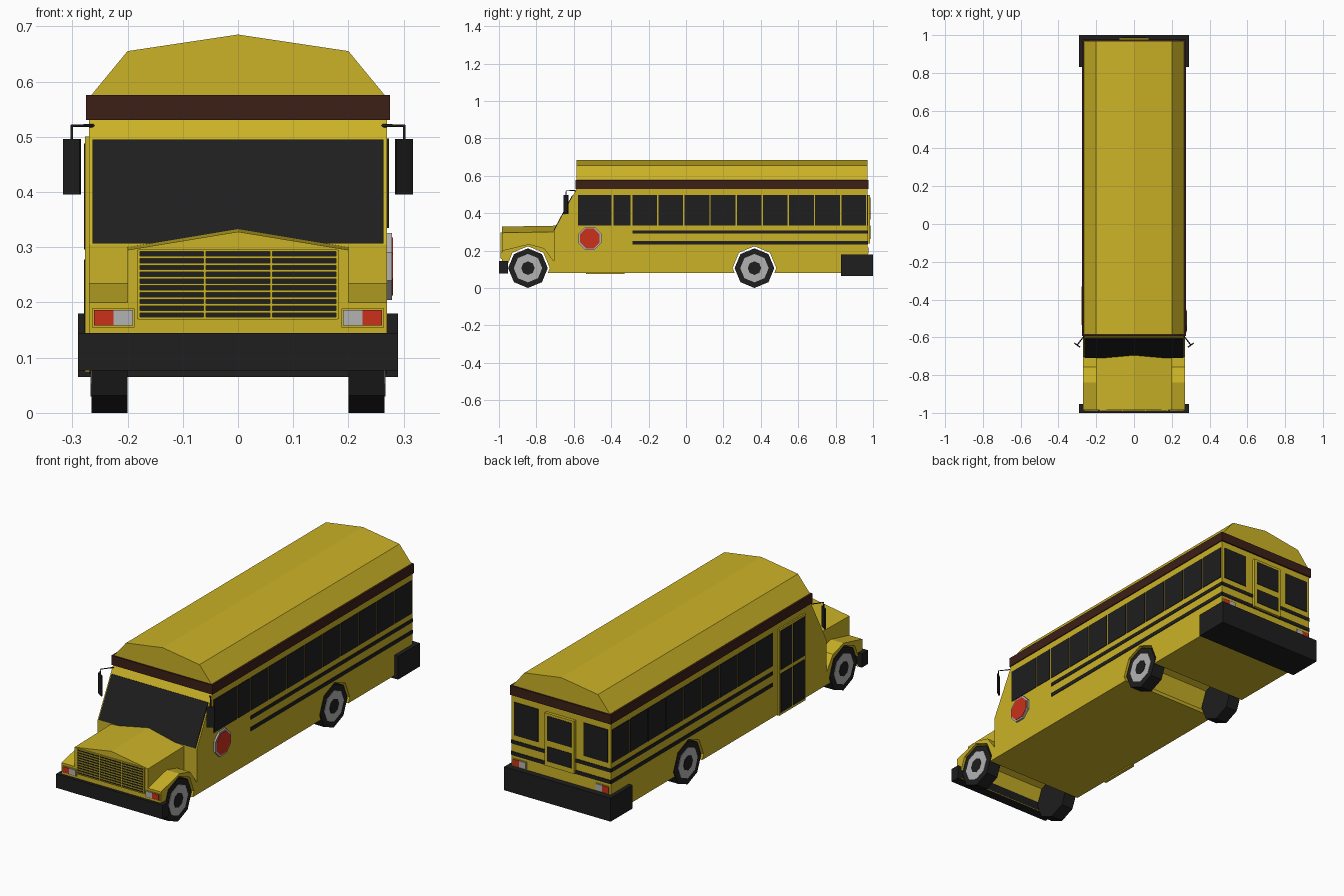
import bpy, bmesh, math
from mathutils import Vector

if "Cube" in bpy.data.objects:
    bpy.data.objects.remove(bpy.data.objects["Cube"])


def material(name, rgb):
    m = bpy.data.materials.new(name)
    m.diffuse_color = (*rgb, 1)
    m.use_nodes = True
    m.node_tree.nodes["Principled BSDF"].inputs["Base Color"].default_value = m.diffuse_color
    return m


YELLOW = material("yellow", (0.60, 0.45, 0.02))
BLACK = material("black", (0.013, 0.013, 0.013))
BROWN = material("brown", (0.045, 0.014, 0.008))
RED = material("red", (0.6, 0.03, 0.01))
GREY = material("grey", (0.45, 0.45, 0.45))


def prisms(name, mat, axis, items, mirror=False):
    """One object from (profile, start, end) extrusions along an axis."""
    place = {"x": lambda p, t: (t, p[0], p[1]),
             "y": lambda p, t: (p[0], t, p[1]),
             "z": lambda p, t: (p[0], p[1], t)}[axis]
    bm = bmesh.new()
    for pts, a, b in items:
        ends = [[bm.verts.new(place(p, t)) for p in pts] for t in (a, b)]
        bm.faces.new(ends[0])
        bm.faces.new(ends[1])
        for i in range(len(pts)):
            j = (i + 1) % len(pts)
            bm.faces.new((ends[0][i], ends[0][j], ends[1][j], ends[1][i]))
    bmesh.ops.recalc_face_normals(bm, faces=bm.faces)
    me = bpy.data.meshes.new(name)
    bm.to_mesh(me)
    bm.free()
    me.materials.append(mat)
    ob = bpy.data.objects.new(name, me)
    bpy.context.collection.objects.link(ob)
    if mirror:
        ob.modifiers.new("Mirror", "MIRROR")
    return ob


def rect(a0, a1, b0, b1):
    return [(a0, b0), (a1, b0), (a1, b1), (a0, b1)]


def boxes(name, mat, items, mirror=False):
    """Boxes given as (x0, x1, y0, y1, z0, z1)."""
    return prisms(name, mat, "x",
                  [(rect(*b[2:]), b[0], b[1]) for b in items], mirror)


def octagon(cy, cz, r, turn=0.0):
    return [(cy + r * math.cos(math.radians(45 * i + turn)),
             cz + r * math.sin(math.radians(45 * i + turn))) for i in range(8)]


AXLES = (-0.845, 0.366)
HUB_Z = 0.106


def arch(cy, r=0.117):
    pts = [(cy + r * math.cos(math.radians(a)), HUB_Z + r * math.sin(math.radians(a)))
           for a in (180, 135, 90, 45, 0)]
    return [(cy - r + 0.011, 0.08)] + pts + [(cy + r - 0.011, 0.08)]


# Body with fenders and wheel arches, one side profile
body = ([(-0.985, 0.08)] + arch(AXLES[0]) + [(-0.705, 0.08)] + arch(AXLES[1])
        + [(0.97, 0.08), (0.97, 0.575), (-0.585, 0.575), (-0.585, 0.53),
           (-0.705, 0.305), (-0.705, 0.14), (-0.757, 0.212), (-0.84, 0.235),
           (-0.985, 0.20)])
prisms("body", YELLOW, "x", [(body, -0.27, 0.27)])

# Roof and the brown band under it
prisms("roof", YELLOW, "y",
       [([(-0.27, 0.57), (0.27, 0.57), (0.2, 0.655), (0, 0.685), (-0.2, 0.655)],
         -0.585, 0.97)])
boxes("roof_band", BROWN, [(-0.275, 0.275, -0.592, 0.977, 0.53, 0.576)])

# Hood: side block and ridged top, falling slightly to the front
prisms("hood_sides", YELLOW, "x",
       [([(-0.985, 0.19), (-0.94, 0.20), (-0.845, 0.23), (-0.75, 0.20),
          (-0.705, 0.13), (-0.705, 0.30), (-0.985, 0.295)], -0.2, 0.2)])
top = prisms("hood_top", YELLOW, "y",
             [([(-0.2, 0.30), (0.2, 0.30), (0, 0.333)], -0.985, -0.69)])
for v in top.data.vertices:
    if v.co.y < -0.9:
        v.co.z -= 0.005

# Windshield lying on the sloped cab front
prisms("windshield", BLACK, "x",
       [([(-0.703, 0.307), (-0.604, 0.493), (-0.609, 0.495), (-0.709, 0.307)],
         -0.263, 0.263)])

# Grille
boxes("grille_back", BLACK, [(-0.18, 0.18, -0.988, -0.98, 0.17, 0.295)])
bars = [(x - 0.0025, x + 0.0025, -0.992, -0.985, 0.17, 0.295)
        for x in (-0.18, -0.06, 0.06, 0.18)]
bars += [(-0.18, 0.18, -0.991, -0.985, z - 0.0022, z + 0.0022)
         for z in [0.171 + 0.0123 * i for i in range(11)]]
boxes("grille_bars", YELLOW, bars)

# Bumpers
boxes("front_bumper", BLACK, [(-0.29, 0.29, -1.0, -0.953, 0.077, 0.145)])
boxes("rear_bumper", BLACK, [(-0.29, 0.29, 0.83, 1.0, 0.065, 0.18)])

# Lights, front and rear
boxes("light_frames", YELLOW, [(0.187, 0.264, -0.988, -0.98, 0.155, 0.189),
                               (0.187, 0.264, 0.965, 0.973, 0.182, 0.22)], True)
boxes("white_lights", GREY, [(0.19, 0.225, -0.991, -0.98, 0.158, 0.186),
                             (0.19, 0.225, 0.965, 0.976, 0.185, 0.217)], True)
boxes("red_lights", RED, [(0.225, 0.261, -0.991, -0.98, 0.158, 0.186),
                          (0.225, 0.261, 0.965, 0.976, 0.185, 0.217)], True)

# Side windows: nine on each side, two more ahead on the right
pitch = 0.1397
spans = [(-0.287 + pitch * i, -0.287 + pitch * i + 0.132) for i in range(9)]
boxes("side_windows", BLACK, [(0.265, 0.273, a, b, 0.335, 0.497) for a, b in spans], True)
boxes("driver_windows", BLACK, [(0.265, 0.273, a, b, 0.335, 0.497)
                                for a, b in ((-0.578, -0.398), (-0.388, -0.297))])

# Stripes along the sides and across the back
STRIPES = ((0.290, 0.308), (0.233, 0.252))
boxes("side_stripes", BLACK, [(0.265, 0.2725, -0.287, 0.97, a, b) for a, b in STRIPES], True)
boxes("rear_stripes", BLACK, [(-0.27, 0.27, 0.965, 0.9725, a, b) for a, b in STRIPES])

# Rear windows and emergency door
boxes("rear_windows", BLACK, [(0.124, 0.254, 0.965, 0.974, 0.335, 0.497)], True)
boxes("rear_door", YELLOW, [(-0.08, 0.08, 0.96, 0.985, 0.238, 0.497)])
boxes("rear_door_glass", BLACK, [(-0.066, 0.066, 0.98, 0.987, 0.365, 0.485),
                                 (-0.066, 0.066, 0.98, 0.987, 0.262, 0.335)])

# Entrance door on the left
boxes("entrance_door", YELLOW, [(-0.277, -0.26, -0.535, -0.33, 0.074, 0.5)])
boxes("entrance_glass", BLACK, [(-0.279, -0.27, y, y + 0.088, z, z + 0.192)
                                for y in (-0.526, -0.427) for z in (0.086, 0.296)])

# Stop sign on the right, left blank
prisms("stop_sign_border", GREY, "x", [(octagon(-0.514, 0.265, 0.066, 22.5), 0.268, 0.279)])
prisms("stop_sign_face", RED, "x", [(octagon(-0.514, 0.265, 0.057, 22.5), 0.27, 0.281)])

# Wheels: eight-sided tyres, rims and hubs
prisms("tyres", BLACK, "x", [(octagon(y, HUB_Z, 0.106), 0.2, 0.265) for y in AXLES], True)
prisms("rims", GREY, "x", [(octagon(y, HUB_Z, 0.076), 0.21, 0.267) for y in AXLES], True)
prisms("hubs", BLACK, "x", [(octagon(y, HUB_Z, 0.036), 0.22, 0.269) for y in AXLES], True)

# Mirrors: angled plates on bent arms
prisms("mirror_plates", BLACK, "z",
       [([(0.287, -0.655), (0.317, -0.634), (0.314, -0.628), (0.284, -0.649)],
         0.395, 0.496)], True)
arm = bpy.data.curves.new("mirror_arms", "CURVE")
arm.dimensions = "3D"
arm.bevel_depth = 0.003
arm.bevel_resolution = 0
arm.use_fill_caps = True
for side in (-1, 1):
    path = [(0.262, -0.59, 0.52), (0.301, -0.641, 0.52), (0.301, -0.641, 0.49)]
    spline = arm.splines.new("POLY")
    spline.points.add(len(path) - 1)
    for point, (x, y, z) in zip(spline.points, path):
        point.co = (side * x, y, z, 1)
arm.materials.append(BLACK)
bpy.context.collection.objects.link(bpy.data.objects.new("mirror_arms", arm))
